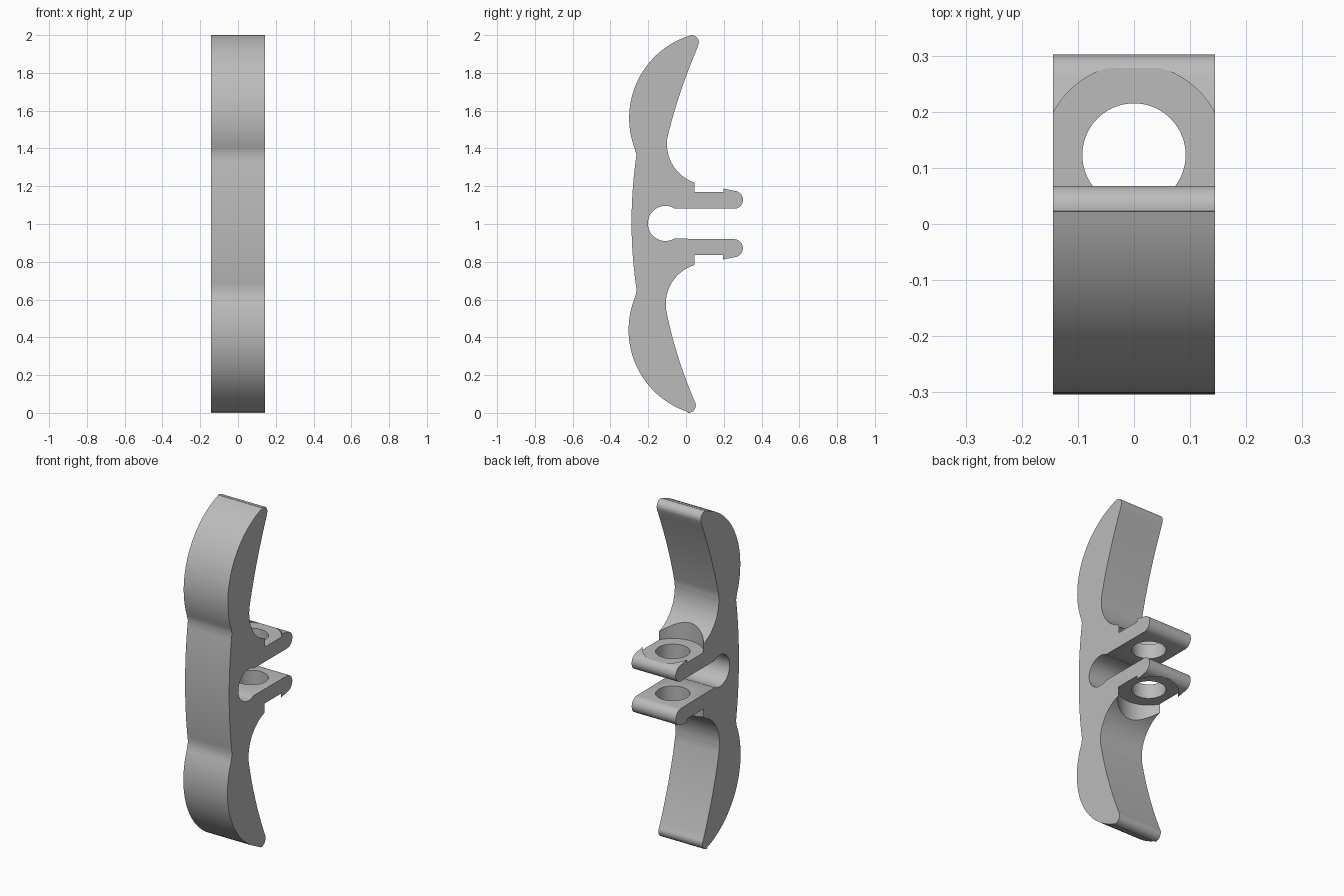
import bpy, bmesh, math
from mathutils import Vector

cube = bpy.data.objects.get("Cube")
if cube:
    bpy.data.objects.remove(cube, do_unlink=True)

HALF_WIDTH = 0.144


def arc(y, z, r, start, end, n=16):
    """Points along a circle in the side plane, angles in degrees."""
    angles = [math.radians(start + (end - start) * i / n) for i in range(n + 1)]
    return [(y + r * math.cos(a), z + r * math.sin(a)) for a in angles]


def bend(a, b, c, n=16, trim=0.0):
    """Quadratic curve from a to c with control point b."""
    a, b, c = Vector(a), Vector(b), Vector(c)
    ts = [trim + (1 - 2 * trim) * i / n for i in range(n + 1)]
    return [tuple(a * (1 - t) ** 2 + b * 2 * t * (1 - t) + c * t * t) for t in ts]


def add_cutter(name, y, r, z0, z1):
    bpy.ops.mesh.primitive_cylinder_add(
        vertices=96, radius=r, depth=z1 - z0, location=(0, y, (z0 + z1) / 2))
    obj = bpy.context.object
    obj.name = name
    obj.hide_render = True
    return obj


# Side profile, clockwise from the upper waist
profile = (
    arc(0.156, 1.561, 0.457, 201, 107, 32)                              # upper wing front
    + arc(0.030, 1.962, 0.038, 100, -23, 10)                            # upper tip
    + bend((0.061, 1.935), (-0.046, 1.6825), (-0.100, 1.450))           # upper wing back
    + arc(0.114, 1.423, 0.215, 174, 265, 24)                            # upper hollow
    + arc(0.255, 1.128, 0.047, 75, -90, 14)                             # upper prong end
    + arc(-0.109, 1.003, 0.093, 58, 300, 32)                            # round slot end
    + arc(0.253, 0.872, 0.048, 90, -75, 14)                             # lower prong end
    + arc(0.108, 0.577, 0.215, 95, 186, 24)                             # lower hollow
    + bend((-0.106, 0.550), (-0.060, 0.310), (0.046, 0.060))            # lower wing back
    + arc(0.012, 0.040, 0.040, 20, -98, 10)                             # lower tip
    + arc(0.153, 0.439, 0.457, 252, 157, 32)                            # lower wing front
    + bend((-0.259, 0.636), (-0.317, 1.000), (-0.260, 1.381), 20, 0.02) # grip front
)

# Extrude the profile across the width
bm = bmesh.new()
face = bm.faces.new([bm.verts.new((-HALF_WIDTH, y, z)) for y, z in profile])
result = bmesh.ops.extrude_face_region(bm, geom=[face])
moved = [v for v in result["geom"] if isinstance(v, bmesh.types.BMVert)]
bmesh.ops.translate(bm, verts=moved, vec=(2 * HALF_WIDTH, 0, 0))
bmesh.ops.recalc_face_normals(bm, faces=bm.faces)
mesh = bpy.data.meshes.new("cleat_body")
bm.to_mesh(mesh)
bm.free()
body = bpy.data.objects.new("cleat_body", mesh)
bpy.context.collection.objects.link(body)

# Bolt hole through both prongs and a round seat on each outer side
cutters = [
    add_cutter("bolt_hole_cutter", 0.123, 0.092, 0.75, 1.25),
    add_cutter("upper_seat_cutter", 0.122, 0.163, 1.169, 1.45),
    add_cutter("lower_seat_cutter", 0.120, 0.163, 0.55, 0.836),
]
bpy.ops.object.select_all(action="DESELECT")
bpy.context.view_layer.objects.active = body
body.select_set(True)
for cutter in cutters:
    mod = body.modifiers.new(cutter.name, "BOOLEAN")
    mod.operation = "DIFFERENCE"
    mod.solver = "EXACT"
    mod.object = cutter
    bpy.ops.object.modifier_apply(modifier=mod.name)
for cutter in cutters:
    bpy.data.objects.remove(cutter, do_unlink=True)

# Plain grey finish
grey = bpy.data.materials.new("plain_grey")
grey.use_nodes = True
colour = (0.5, 0.5, 0.5, 1)
grey.diffuse_color = colour
grey.node_tree.nodes["Principled BSDF"].inputs["Base Color"].default_value = colour
body.data.materials.clear()
body.data.materials.append(grey)
for poly in body.data.polygons:
    poly.material_index = 0

bpy.ops.object.shade_smooth_by_angle(angle=math.radians(30))
